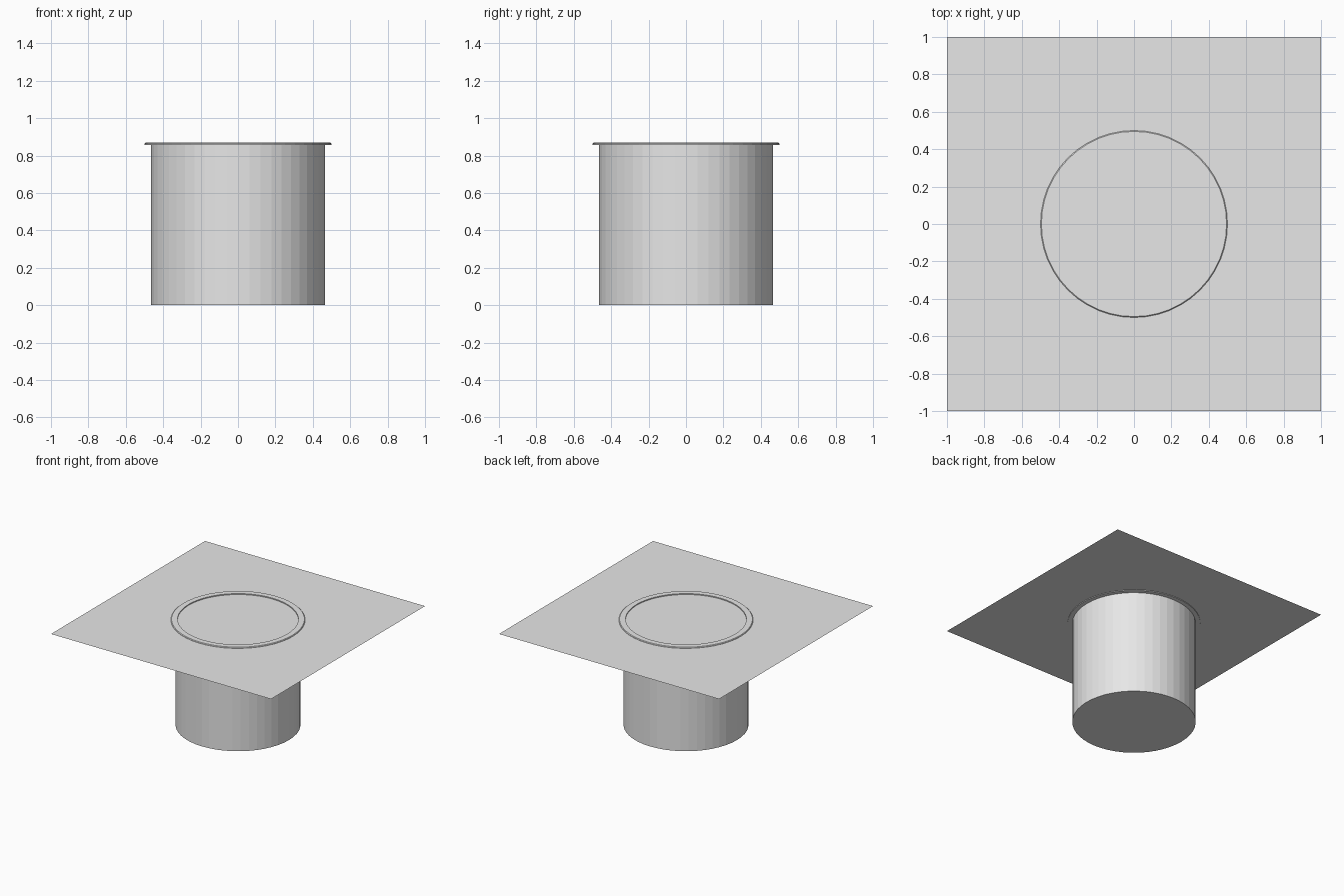
import bpy, bmesh, math

if "Cube" in bpy.data.objects:
    bpy.data.objects.remove(bpy.data.objects["Cube"])

grey = bpy.data.materials.new("light_grey")
grey.diffuse_color = (0.8, 0.8, 0.8, 1)
grey.use_nodes = True
grey.node_tree.nodes["Principled BSDF"].inputs["Base Color"].default_value = grey.diffuse_color
SEGMENTS = 48


def add_object(name, bm):
    mesh = bpy.data.meshes.new(name)
    bm.to_mesh(mesh)
    bm.free()
    mesh.materials.append(grey)
    obj = bpy.data.objects.new(name, mesh)
    bpy.context.collection.objects.link(obj)
    return obj


# Round pot with a thin wall and a chamfered lip, spun from its profile
profile = [(0, 0), (0.465, 0), (0.465, 0.856), (0.5, 0.856), (0.5, 0.864),
           (0.495, 0.869), (0.45, 0.869), (0.45, 0.015), (0, 0.015)]
bm = bmesh.new()
verts = [bm.verts.new((r, 0, z)) for r, z in profile]
edges = [bm.edges.new(pair) for pair in zip(verts, verts[1:])]
bmesh.ops.spin(bm, geom=verts + edges, cent=(0, 0, 0), axis=(0, 0, 1),
               angle=math.tau, steps=SEGMENTS, use_duplicate=False)
bmesh.ops.remove_doubles(bm, verts=bm.verts, dist=0.0005)
bmesh.ops.recalc_face_normals(bm, faces=bm.faces)
add_object("pot", bm)

# Flat square sheet crossing the lip and covering the opening
bm = bmesh.new()
bmesh.ops.create_grid(bm, x_segments=1, y_segments=1, size=1)
bmesh.ops.translate(bm, verts=bm.verts, vec=(0, 0, 0.861))
add_object("square_sheet", bm)
